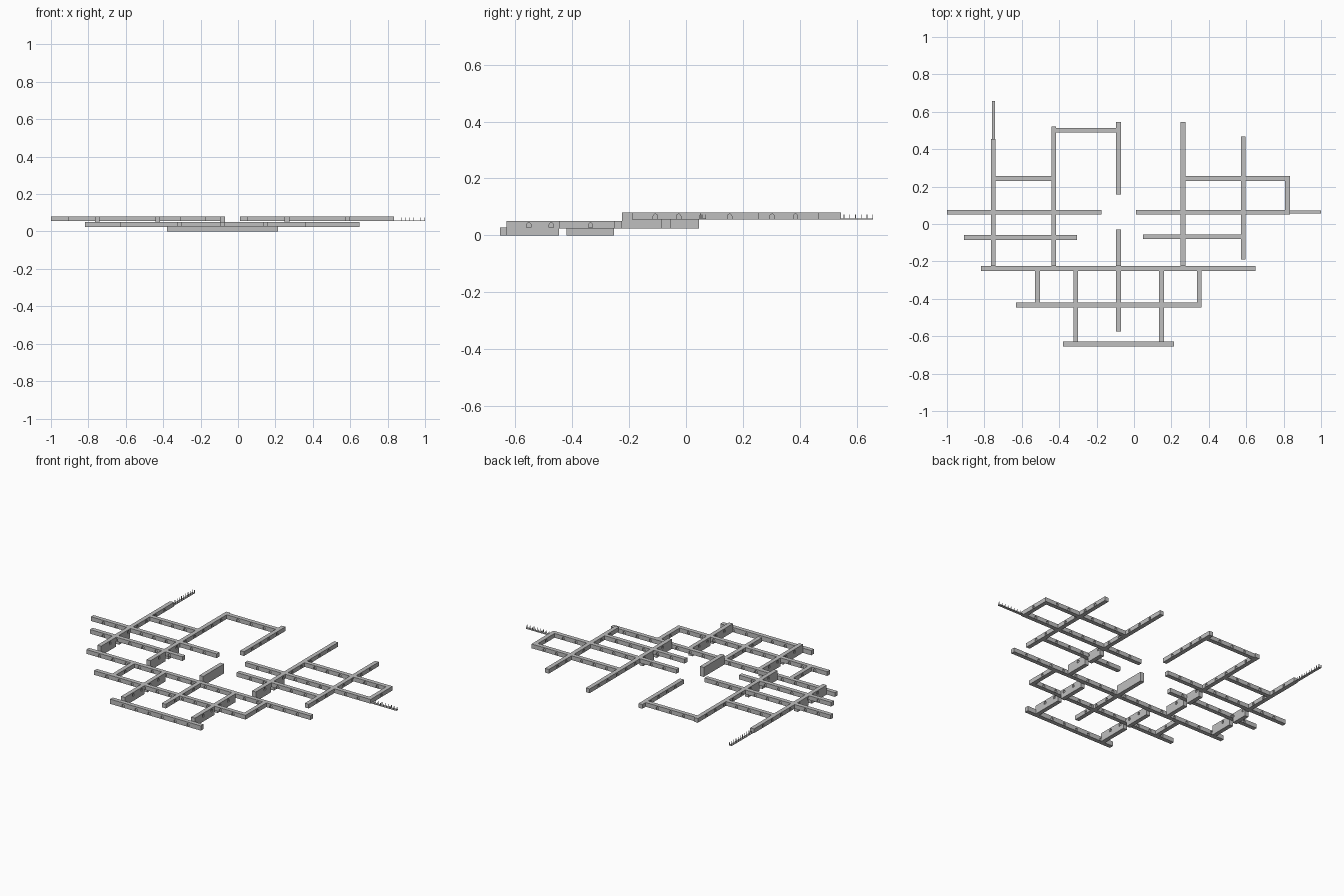
import bpy, bmesh, math
from mathutils import Vector, Matrix

cube = bpy.data.objects.get("Cube")
if cube:
    bpy.data.objects.remove(cube, do_unlink=True)

stone = bpy.data.materials.new("stone_grey")
stone.use_nodes = True
GREY = (0.52, 0.52, 0.52, 1)
stone.diffuse_color = GREY
stone.node_tree.nodes["Principled BSDF"].inputs["Base Color"].default_value = GREY

W = 0.025                                   # corridor width
LEVEL = {"lower": (0.0, 0.028), "middle": (0.025, 0.05), "upper": (0.056, 0.081)}


def make_object(name, bm):
    bmesh.ops.recalc_face_normals(bm, faces=bm.faces)
    mesh = bpy.data.meshes.new(name)
    bm.to_mesh(mesh)
    bm.free()
    mesh.materials.append(stone)
    obj = bpy.data.objects.new(name, mesh)
    bpy.context.scene.collection.objects.link(obj)
    return obj


def add_box(bm, lo, hi):
    lo, hi = Vector(lo), Vector(hi)
    mat = Matrix.Translation((lo + hi) / 2) @ Matrix.Diagonal((*(hi - lo), 1))
    bmesh.ops.create_cube(bm, size=1, matrix=mat)


def add_arch(bm, mat, width=0.015, height=0.019, depth=0.006):
    # round-topped prism centred on the wall plane
    r = width / 2
    outline = [(-r, 0.002), (r, 0.002)]
    outline += [(r * math.cos(a * math.pi / 6), height - r + r * math.sin(a * math.pi / 6))
                for a in range(7)]
    face = bm.faces.new([bm.verts.new(mat @ Vector((x, -depth, z))) for x, z in outline])
    ext = bmesh.ops.extrude_face_region(bm, geom=[face])
    moved = [v for v in ext["geom"] if isinstance(v, bmesh.types.BMVert)]
    bmesh.ops.translate(bm, verts=moved, vec=mat.to_3x3() @ Vector((0, 2 * depth, 0)))


def bar(name, axis, pos, start, end, z0, z1, arches=True):
    bm = bmesh.new()
    h = W / 2
    if axis == "x":
        add_box(bm, (start, pos - h, z0), (end, pos + h, z1))
    else:
        add_box(bm, (pos - h, start, z0), (pos + h, end, z1))
    obj = make_object(name, bm)
    if not arches:
        return
    # doorways recessed into both long walls
    bm = bmesh.new()
    count = max(1, round((end - start) / 0.085) - 1)
    for i in range(count):
        t = start + (end - start) * (i + 1) / (count + 1)
        for side in (-h, h):
            if axis == "x":
                add_arch(bm, Matrix.Translation((t, pos + side, z0)))
            else:
                add_arch(bm, Matrix.Translation((pos + side, t, z0))
                         @ Matrix.Rotation(math.pi / 2, 4, "Z"))
    cutter = make_object("doorway_cutter", bm)
    cutter.hide_render = True
    mod = obj.modifiers.new("doorways", "BOOLEAN")
    mod.operation, mod.solver, mod.object = "DIFFERENCE", "EXACT", cutter
    bpy.context.view_layer.update()
    cut = bpy.data.meshes.new_from_object(obj.evaluated_get(bpy.context.evaluated_depsgraph_get()))
    obj.modifiers.clear()
    obj.data = cut
    bpy.data.objects.remove(cutter, do_unlink=True)


# corridors: level, axis, cross position, start, end
CORRIDORS = [
    ("upper", "x", 0.063, -1.0, -0.175), ("upper", "x", 0.063, 0.01, 0.833),
    ("upper", "x", -0.072, -0.91, -0.305), ("upper", "x", -0.068, 0.048, 0.585),
    ("upper", "x", 0.243, -0.75, -0.43), ("upper", "x", 0.243, 0.26, 0.833),
    ("upper", "x", 0.501, -0.43, -0.085),
    ("upper", "y", -0.752, -0.225, 0.455), ("upper", "y", -0.429, -0.225, 0.52),
    ("upper", "y", -0.083, 0.157, 0.545), ("upper", "y", 0.262, -0.225, 0.545),
    ("upper", "y", 0.584, -0.19, 0.467), ("upper", "y", 0.821, 0.051, 0.256),
    ("middle", "x", -0.238, -0.818, 0.65), ("middle", "x", -0.433, -0.631, 0.361),
    ("middle", "y", -0.516, -0.433, -0.238), ("middle", "y", 0.349, -0.433, -0.238),
    ("middle", "y", -0.312, -0.631, -0.238), ("middle", "y", 0.147, -0.631, -0.238),
    ("middle", "y", -0.083, -0.575, -0.225),
    ("lower", "x", -0.642, -0.38, 0.215),
]
for n, (level, axis, pos, a, b) in enumerate(CORRIDORS):
    bar(f"{level}_corridor_{n}", axis, pos, a, b, *LEVEL[level])

# deep shafts that join one level to the next
for x in (-0.752, -0.429, 0.262):
    bar("upper_shaft", "y", x, -0.225, -0.084, 0.025, 0.056, False)
    bar("upper_shaft", "y", x, -0.056, 0.045, 0.025, 0.056, False)
for x in (-0.312, 0.147):
    bar("lower_shaft", "y", x, -0.631, -0.446, 0.0, 0.025, False)
    bar("lower_shaft", "y", x, -0.42, -0.253, 0.0, 0.025, False)
bar("centre_shaft", "y", -0.083, -0.225, -0.03, 0.025, 0.081, False)


def open_walkway(name, axis, pos, start, end):
    # thin floor strip edged by pairs of posts
    bm = bmesh.new()
    h, p, z0, z1 = 0.008, 0.0012, 0.056, 0.074

    def block(a, b, c, d, lo, hi):
        if axis == "x":
            add_box(bm, (a, c, lo), (b, d, hi))
        else:
            add_box(bm, (c, a, lo), (d, b, hi))
    block(start, end, pos - h, pos + h, z0, z0 + 0.003)
    count = round((end - start) / 0.02)
    for i in range(1, count + 1):
        t = start + (end - start) * i / count - p
        for s in (-h + p, h - p):
            block(t - p, t + p, pos + s - p, pos + s + p, z0, z1)
    make_object(name, bm)


open_walkway("east_walkway", "x", 0.063, 0.833, 1.0)
open_walkway("north_walkway", "y", -0.752, 0.455, 0.658)
